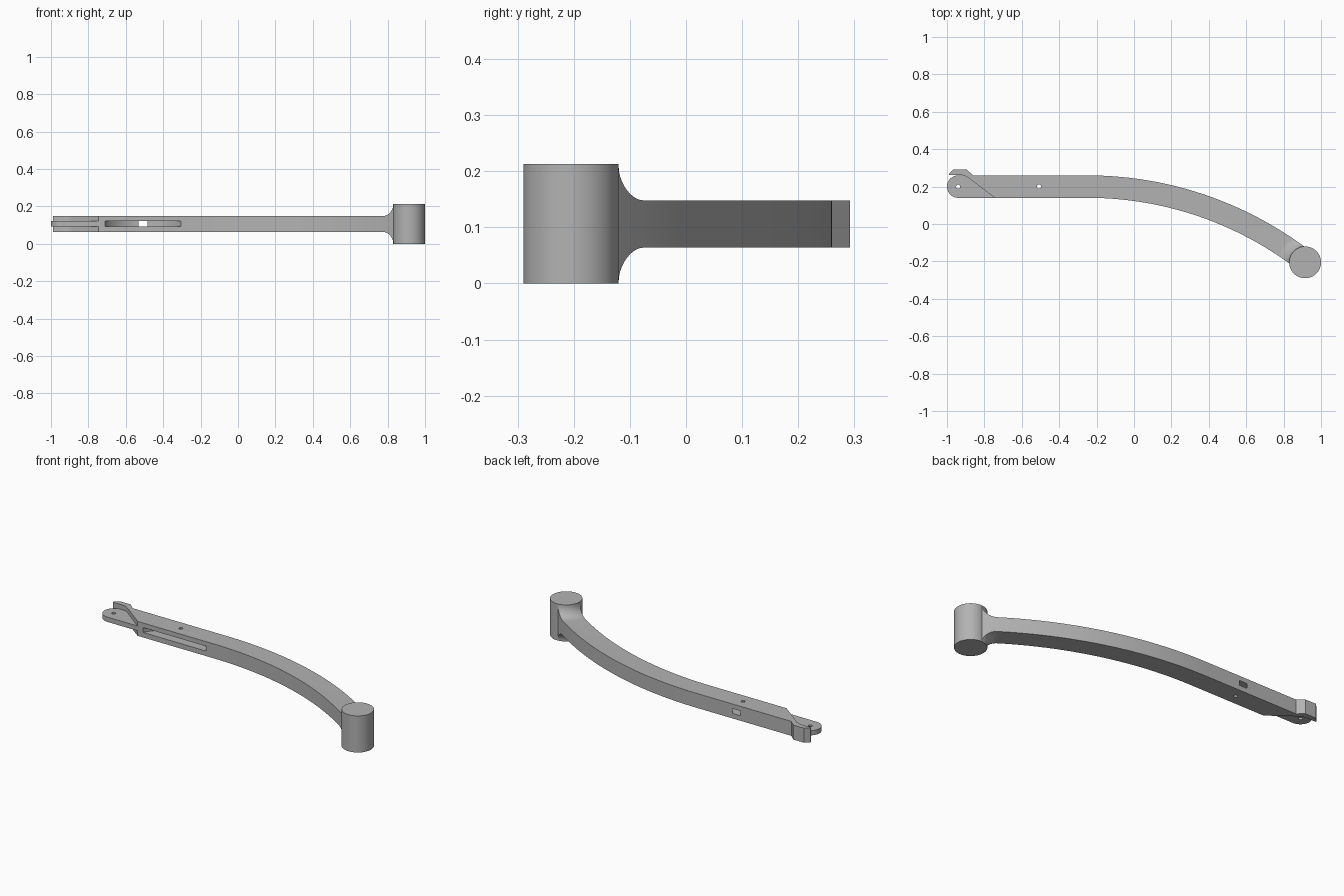
import bpy, bmesh
from math import sin, cos, pi, radians, sqrt
from mathutils import Matrix, Vector

cube = bpy.data.objects.get("Cube")
if cube:
    bpy.data.objects.remove(cube)

MID = 0.106            # mid height of the arm
HALF = 0.042           # half thickness of the arm
HUB = Vector((0.915, -0.205, 0))
HUB_R, HUB_H = 0.085, 0.213
FILLET = 0.062
BEND_X, BEND_Y, BEND_R = -0.25, -1.7, 1.9
BEND_END = radians(37.8)

grey = bpy.data.materials.new("plain grey")
grey.use_nodes = True
colour = (0.45, 0.45, 0.45, 1)
grey.diffuse_color = colour
grey.node_tree.nodes["Principled BSDF"].inputs["Base Color"].default_value = colour


def make_object(name, bm):
    bmesh.ops.recalc_face_normals(bm, faces=bm.faces)
    mesh = bpy.data.meshes.new(name)
    bm.to_mesh(mesh)
    bm.free()
    mesh.materials.append(grey)
    obj = bpy.data.objects.new(name, mesh)
    bpy.context.collection.objects.link(obj)
    return obj


def extrude_outline(name, outline, z0, z1):
    bm = bmesh.new()
    face = bm.faces.new([bm.verts.new((x, y, z0)) for x, y in outline])
    top = bmesh.ops.extrude_face_region(bm, geom=[face])["geom"]
    verts = [g for g in top if isinstance(g, bmesh.types.BMVert)]
    bmesh.ops.translate(bm, verts=verts, vec=(0, 0, z1 - z0))
    return make_object(name, bm)


def cylinder(name, x, y, radius, z0, z1, sides):
    bm = bmesh.new()
    bmesh.ops.create_cone(bm, cap_ends=True, segments=sides, radius1=radius, radius2=radius,
                          depth=z1 - z0, matrix=Matrix.Translation((x, y, (z0 + z1) / 2)))
    return make_object(name, bm)


def lathe(name, profile, centre, sides):
    bm = bmesh.new()
    verts = [bm.verts.new((r, 0, z)) for r, z in profile]
    edges = [bm.edges.new(pair) for pair in zip(verts, verts[1:])]
    bmesh.ops.spin(bm, geom=verts + edges, cent=(0, 0, 0), axis=(0, 0, 1),
                   angle=2 * pi, steps=sides)
    bmesh.ops.remove_doubles(bm, verts=bm.verts, dist=1e-5)
    bmesh.ops.translate(bm, verts=bm.verts, vec=centre)
    return make_object(name, bm)


def combine(obj, tool, operation):
    """Apply a boolean and discard the helper."""
    tool.hide_render = True
    mod = obj.modifiers.new(operation, "BOOLEAN")
    mod.operation, mod.solver, mod.object = operation, "EXACT", tool
    bpy.context.view_layer.objects.active = obj
    bpy.ops.object.modifier_apply(modifier=mod.name)
    bpy.data.objects.remove(tool)


def bend(radius, steps=28):
    angles = [BEND_END * i / steps for i in range(steps + 1)]
    return [(BEND_X + radius * sin(a), BEND_Y + radius * cos(a)) for a in angles]


# Curved arm outline with the slanted end and the small hook
hook = [(-0.86, 0.26), (-0.895, 0.292), (-0.965, 0.292), (-0.99, 0.268), (-0.99, 0.262),
        (-0.925, 0.262), (-0.905, 0.258), (-0.885, 0.247), (-0.745, 0.14)]
arm = extrude_outline("curved_arm",
                      bend(BEND_R - 0.06) + bend(BEND_R + 0.06)[::-1] + hook, -0.05, 0.27)

# Thickness envelope: a thin disc that flares up to the hub
curve = [(HUB_R + FILLET * (1 - cos(a)), HALF + FILLET * (1 - sin(a)))
         for a in [pi / 2 * i / 10 for i in range(11)]]
upper = [(0, HALF + FILLET)] + curve + [(2.3, HALF)]
profile = [(r, MID + h) for r, h in upper] + [(r, MID - h) for r, h in reversed(upper)]
combine(arm, lathe("envelope", profile, HUB, 96), "INTERSECT")

# Arc-bottomed slot that breaks through the back, and the pin hole across it
PIN_X, PIN_Y = -0.508, 0.2
combine(arm, cylinder("slot_cutter", PIN_X, 0.032, 0.2295, MID - 0.013, MID + 0.015, 96),
        "DIFFERENCE")
combine(arm, cylinder("pin_cutter", PIN_X, PIN_Y, 0.011, -0.1, 0.3, 24), "DIFFERENCE")

# Merge the flat wedges left by the envelope
bm = bmesh.new()
bm.from_mesh(arm.data)
bmesh.ops.dissolve_limit(bm, angle_limit=0.004, verts=bm.verts, edges=bm.edges)
bm.to_mesh(arm.data)
bm.free()

# Thin rounded tongue with its pivot hole
TIP_X = -0.94
round_end = [(TIP_X - 0.06 * sin(a), PIN_Y + 0.06 * cos(a))
             for a in [pi * i / 24 for i in range(25)]]
tongue = extrude_outline("pivot_tongue",
                         round_end + [(-0.745, 0.14), (-0.74, 0.146), (-0.87, 0.25),
                                      (-0.9, 0.259)], MID - 0.013, MID + 0.015)
combine(tongue, cylinder("pivot_cutter", TIP_X, PIN_Y, 0.011, -0.1, 0.3, 24), "DIFFERENCE")

# Upright hub at the far end
hub = cylinder("end_hub", HUB.x, HUB.y, HUB_R, 0, HUB_H, 64)

bpy.ops.object.select_all(action="DESELECT")
for part in (arm, tongue, hub):
    part.select_set(True)
bpy.context.view_layer.objects.active = arm
bpy.ops.object.shade_smooth_by_angle(angle=radians(30))
